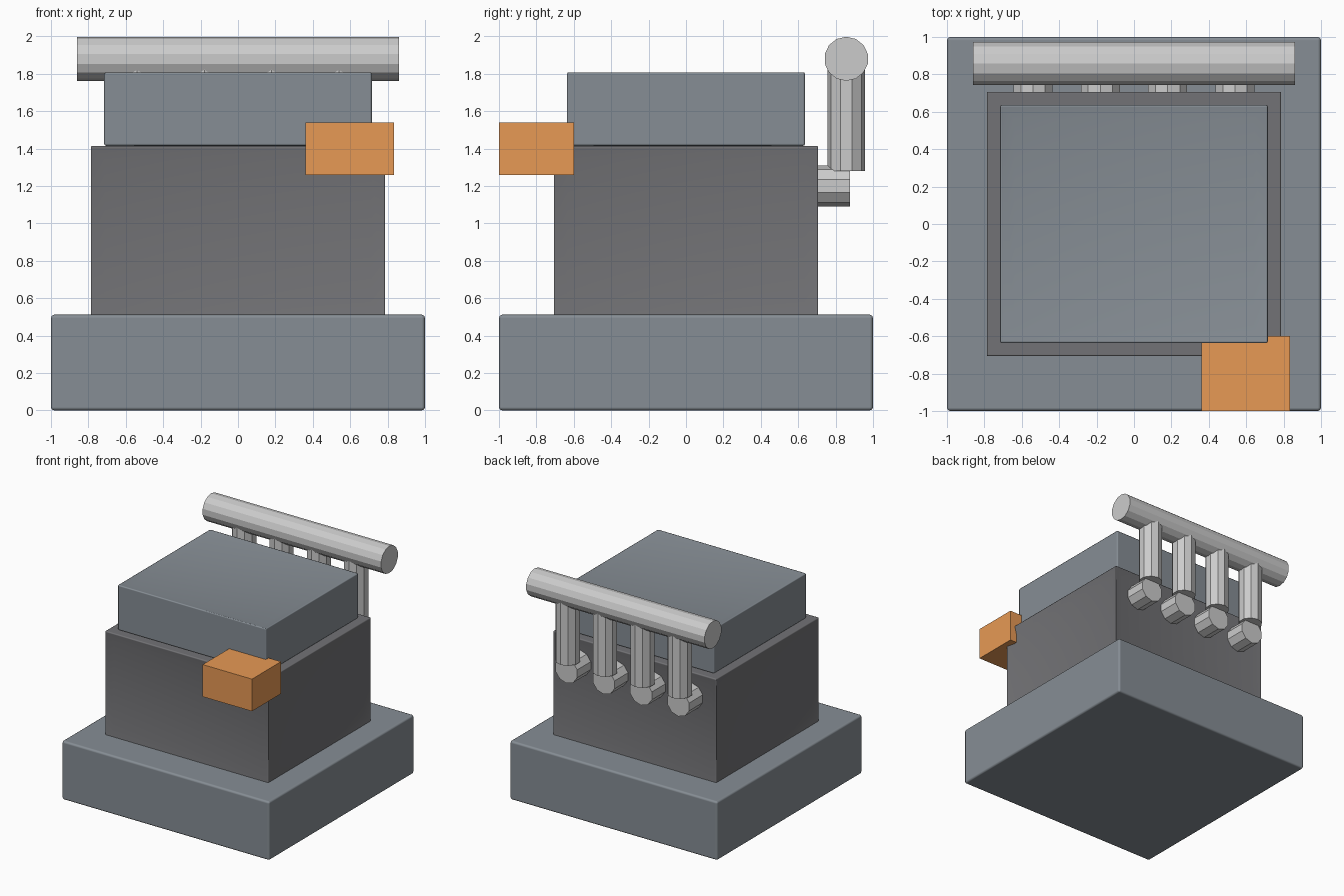
import bpy, bmesh, math
from mathutils import Vector, Matrix

if "Cube" in bpy.data.objects:
    bpy.data.objects.remove(bpy.data.objects["Cube"])


def material(name, rgb):
    m = bpy.data.materials.new(name)
    m.diffuse_color = (*rgb, 1)
    m.use_nodes = True
    m.node_tree.nodes["Principled BSDF"].inputs["Base Color"].default_value = m.diffuse_color
    return m


steel = material("blue_grey", (0.24, 0.27, 0.30))
dark = material("dark_grey", (0.17, 0.17, 0.18))
orange = material("orange", (0.80, 0.32, 0.09))


def finish(bm, name, mat=None):
    me = bpy.data.meshes.new(name)
    bm.to_mesh(me)
    bm.free()
    ob = bpy.data.objects.new(name, me)
    bpy.context.collection.objects.link(ob)
    if mat:
        me.materials.append(mat)
    return ob


def block(name, lo, hi, mat, bevel=0.0, dished=None):
    """Box between two corners; faces chosen by dished(normal) get a shallow recess."""
    lo, hi = Vector(lo), Vector(hi)
    bm = bmesh.new()
    bmesh.ops.create_cube(bm, size=1)
    for v in bm.verts:
        v.co = Vector([(lo[i] + hi[i]) / 2 + v.co[i] * (hi[i] - lo[i]) for i in range(3)])
    bm.normal_update()
    if dished:
        faces = [f for f in bm.faces if dished(f.normal)]
        bmesh.ops.inset_individual(bm, faces=faces, thickness=0.11, depth=-0.02)
    for f in bm.faces:
        f.smooth = bevel > 0
    ob = finish(bm, name, mat)
    if bevel:
        mod = ob.modifiers.new("bevel", 'BEVEL')
        mod.width = bevel
        mod.segments = 2
        mod.limit_method = 'ANGLE'
        mod.angle_limit = math.radians(40)
        mod.harden_normals = True
    return ob


def rod(name, a, b, radius, sides, corner):
    """Flat-shaded prism from a to b with one corner pointing along 'corner'."""
    a, b = Vector(a), Vector(b)
    z = (b - a).normalized()
    x = Vector(corner)
    rot = Matrix((x, z.cross(x), z)).transposed().to_4x4()
    bm = bmesh.new()
    ring = [(radius * math.cos(2 * math.pi * i / sides),
             radius * math.sin(2 * math.pi * i / sides)) for i in range(sides)]
    low = [bm.verts.new((p, q, 0)) for p, q in ring]
    top = [bm.verts.new((p, q, (b - a).length)) for p, q in ring]
    bm.faces.new(low[::-1])
    bm.faces.new(top)
    for i in range(sides):
        j = (i + 1) % sides
        bm.faces.new((low[i], low[j], top[j], top[i]))
    bm.transform(Matrix.Translation(a) @ rot)
    return finish(bm, name)


# Stacked housing
block("base", (-1, -1, 0), (1, 1, 0.512), steel, 0.018)
block("middle_body", (-0.79, -0.71, 0.50), (0.79, 0.71, 1.415), dark, 0.012,
      lambda n: abs(n.z) < 0.5)
block("top_cover", (-0.716, -0.637, 1.415), (0.716, 0.637, 1.81), steel, 0.012,
      lambda n: n.z > 0.5)

# Orange box on the front corner
block("corner_box", (0.36, -1, 1.26), (0.835, -0.6, 1.54), orange)

# Pipework at the back
rod("manifold_bar", (-0.86, 0.857, 1.88), (0.86, 0.857, 1.88), 0.118, 14, (0, 0, 1))
for i in range(4):
    x = -0.54 + 0.36 * i
    rod(f"outlet_{i + 1}", (x, 0.63, 1.2), (x, 0.877, 1.2), 0.11, 10, (0, 0, 1))
    rod(f"riser_{i + 1}", (x, 0.857, 1.28), (x, 0.857, 1.88), 0.1, 10, (0, 1, 0))
